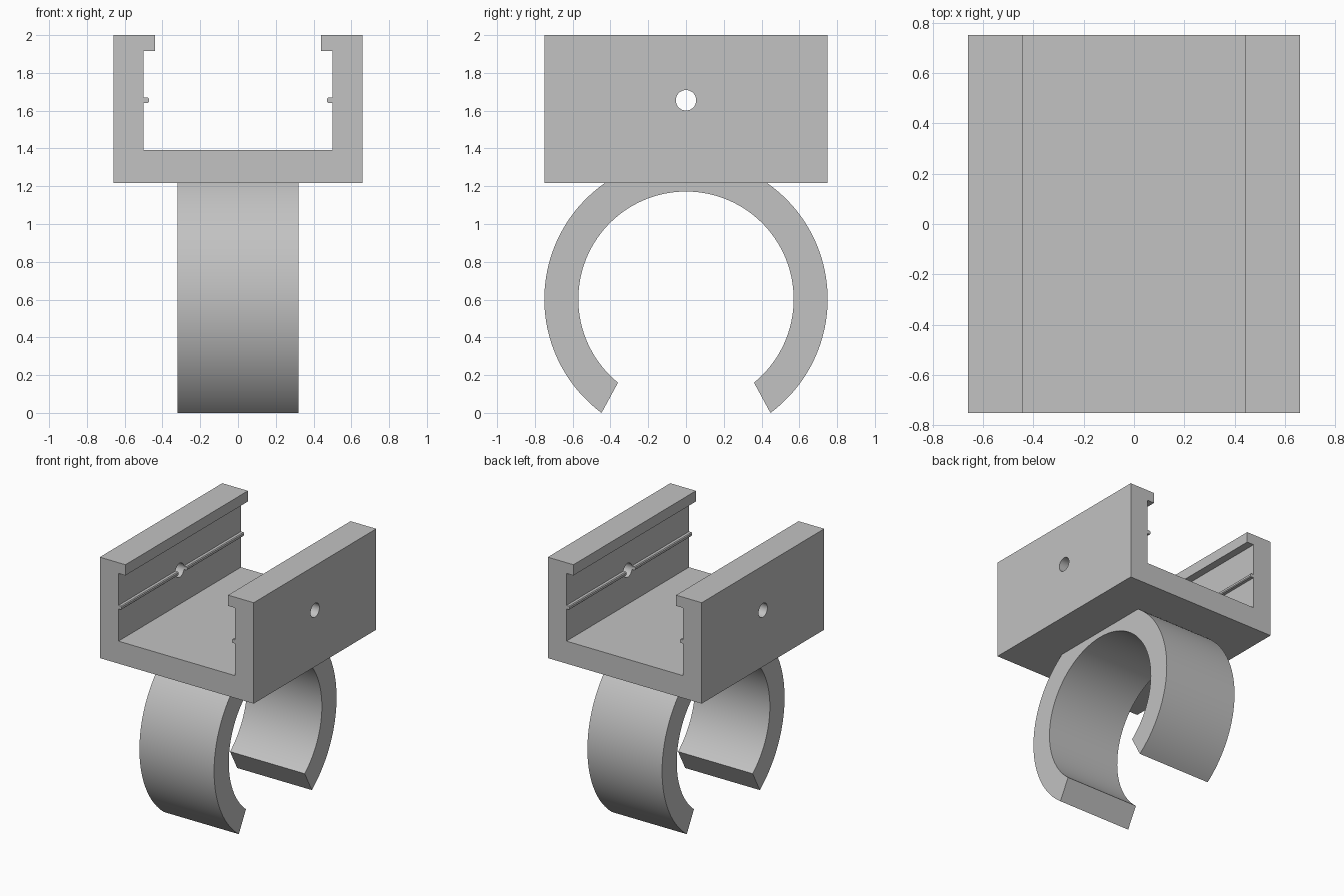
import bpy
import math
from math import sin, cos, asin, atan2, pi

cube = bpy.data.objects.get("Cube")
if cube:
    bpy.data.objects.remove(cube, do_unlink=True)

# Single grey plastic
grey = bpy.data.materials.new("grey plastic")
grey.use_nodes = True
colour = (0.54, 0.54, 0.54, 1)
grey.diffuse_color = colour
grey.node_tree.nodes["Principled BSDF"].inputs["Base Color"].default_value = colour


def extrude(name, outline, half, place):
    """Prism from a counter-clockwise outline; place(a, b, depth) gives the 3D point."""
    n = len(outline)
    verts = [place(a, b, d) for d in (-half, half) for a, b in outline]
    faces = [list(range(n))[::-1], list(range(n, 2 * n))]
    faces += [(i, (i + 1) % n, n + (i + 1) % n, n + i) for i in range(n)]
    mesh = bpy.data.meshes.new(name)
    mesh.from_pydata(verts, [], faces)
    mesh.materials.append(grey)
    obj = bpy.data.objects.new(name, mesh)
    bpy.context.collection.objects.link(obj)
    return obj


def activate(obj):
    bpy.ops.object.select_all(action="DESELECT")
    obj.select_set(True)
    bpy.context.view_layer.objects.active = obj


def arc(radius, start, end, steps):
    return [(radius * cos(start + (end - start) * i / steps),
             CENTRE + radius * sin(start + (end - start) * i / steps))
            for i in range(steps + 1)]


# Channel bracket: lipped U section with a thin rib on each inner wall
BASE, FLOOR, TOP, RIB = 1.218, 1.392, 2.0, 1.655
right_half = [(0.66, BASE), (0.66, TOP), (0.44, TOP), (0.44, 1.917), (0.5, 1.917),
              (0.5, RIB + 0.014), (0.478, RIB + 0.014), (0.472, RIB + 0.008),
              (0.472, RIB - 0.008), (0.478, RIB - 0.014), (0.5, RIB - 0.014), (0.5, FLOOR)]
section = right_half + [(-x, z) for x, z in reversed(right_half)]
bracket = extrude("channel_bracket", section, 0.75, lambda a, b, d: (a, -d, b))

# Cross hole through both walls
bpy.ops.mesh.primitive_cylinder_add(vertices=48, radius=0.054, depth=2,
                                    location=(0, 0, RIB), rotation=(0, pi / 2, 0))
cutter = bpy.context.object
cutter.name = "hole_cutter"
cutter.hide_render = True
cutter.data.materials.append(grey)
activate(bracket)
hole = bracket.modifiers.new("cross_hole", "BOOLEAN")
hole.operation = "DIFFERENCE"
hole.solver = "EXACT"
hole.object = cutter
bpy.ops.object.modifier_apply(modifier=hole.name)
bpy.data.objects.remove(cutter, do_unlink=True)

# Open ring clip: flattened where it joins the bracket, slanted ends at the gap
CENTRE, OUTER, INNER = 0.602, 0.75, 0.57
crown = asin((BASE + 0.02 - CENTRE) / OUTER)
tip = atan2(-CENTRE, 0.447)
inner_tip = atan2(0.16 - CENTRE, 0.36)
outline = (arc(OUTER, tip, crown, 48)
           + arc(OUTER, pi - crown, pi - tip, 48)
           + arc(INNER, pi - inner_tip, inner_tip, 96))
clip = extrude("ring_clip", outline, 0.32, lambda a, b, d: (d, a, b))

for obj in (bracket, clip):
    activate(obj)
    bpy.ops.object.shade_smooth_by_angle(angle=math.radians(30))
